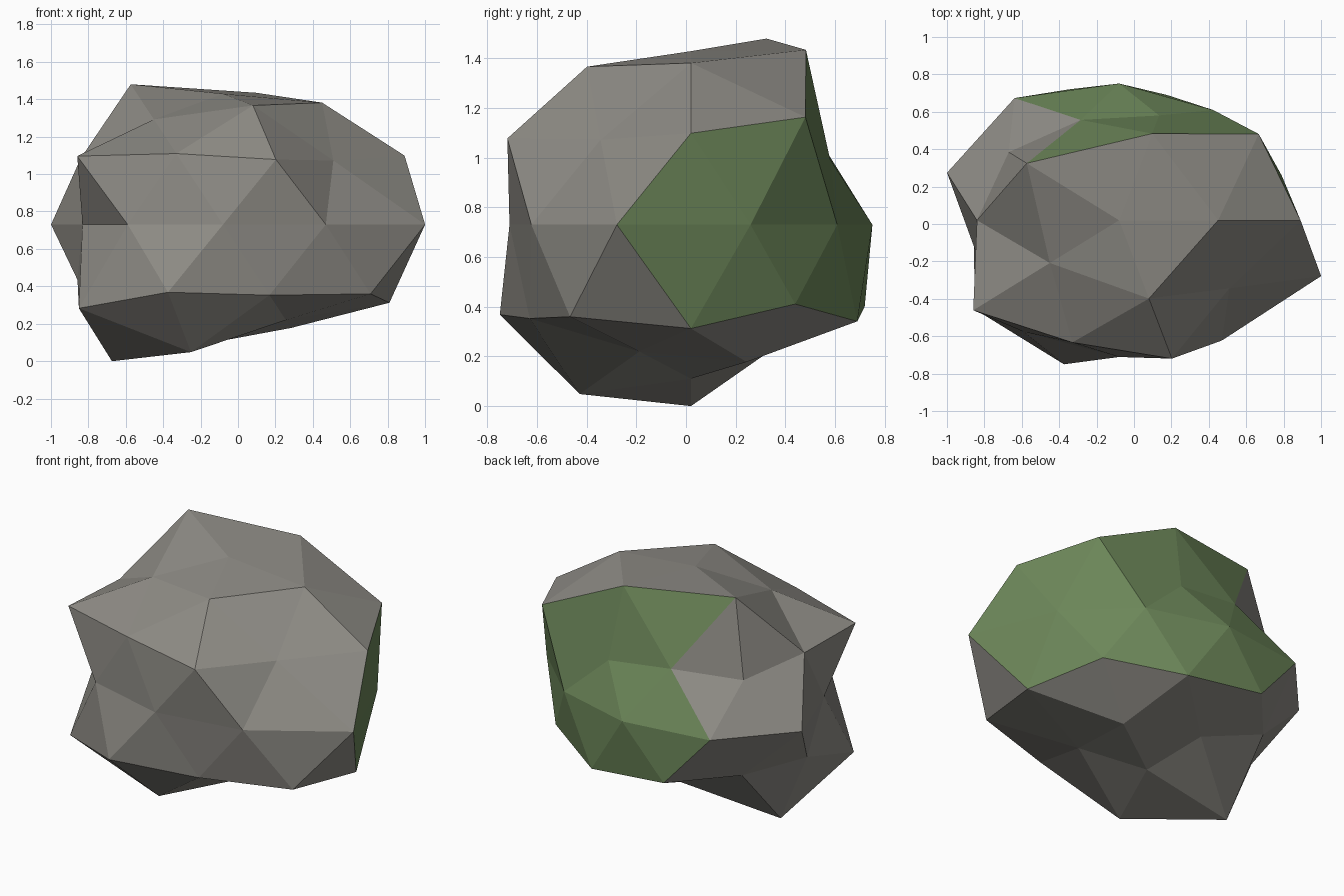
import bpy, bmesh, math

cube = bpy.data.objects.get("Cube")
if cube:
    bpy.data.objects.remove(cube)


def make_material(name, rgb):
    mat = bpy.data.materials.new(name)
    mat.use_nodes = True
    mat.diffuse_color = (*rgb, 1)
    mat.node_tree.nodes["Principled BSDF"].inputs["Base Color"].default_value = (*rgb, 1)
    return mat


# Rings of the unit sphere: height, start angle, radius of each point, mossy points
RINGS = [
    (1.0, 0, [.92], []),
    (.851, 0, [1.008, 1.09, 1.16, .87, .985], [1, 2]),
    (.526, 36, [1.085, .78, .893, .95, .857], [0, 1]),
    (.447, 0, [1.085, .775, .815, 1.077, 1.023], [0, 1]),
    (0, 18, [.914, .857, .86, .95, .967, .79, .867, .86, .935, 1.136], [0, 1, 2, 3, 9]),
    (-.447, 36, [.94, .968, .87, 1.065, 1.09], [0, 1]),
    (-.526, 0, [1.046, .974, .83, 1.12, .945], [0, 1]),
    (-.851, 36, [.855, .775, 1.13, 1.055, .79], []),
    (-1.0, 0, [.816], []),
]
SCALE = (1.0, .85, .76)
CENTRE = (-.08, .02, .73)

# Rock: a coarse sphere, squashed and pushed in and out point by point
bm = bmesh.new()
bmesh.ops.create_icosphere(bm, subdivisions=2, radius=1)
mossy = set()
for v in bm.verts:
    direction = v.co.normalized()
    height, start, radii, moss = min(RINGS, key=lambda ring: abs(ring[0] - direction.z))
    angle = math.degrees(math.atan2(direction.y, direction.x))
    index = round((angle - start) * len(radii) / 360) % len(radii)
    if index in moss:
        mossy.add(v)
    v.co = [c + s * d * radii[index] for c, s, d in zip(CENTRE, SCALE, direction)]

# Moss patch: faces whose corners are all mossy
for f in bm.faces:
    f.smooth = False
    f.material_index = int(all(v in mossy for v in f.verts))
bm.normal_update()

mesh = bpy.data.meshes.new("rock")
bm.to_mesh(mesh)
bm.free()
mesh.materials.append(make_material("stone grey", (.27, .26, .235)))
mesh.materials.append(make_material("moss green", (.15, .24, .10)))
rock = bpy.data.objects.new("rock", mesh)
bpy.context.collection.objects.link(rock)
